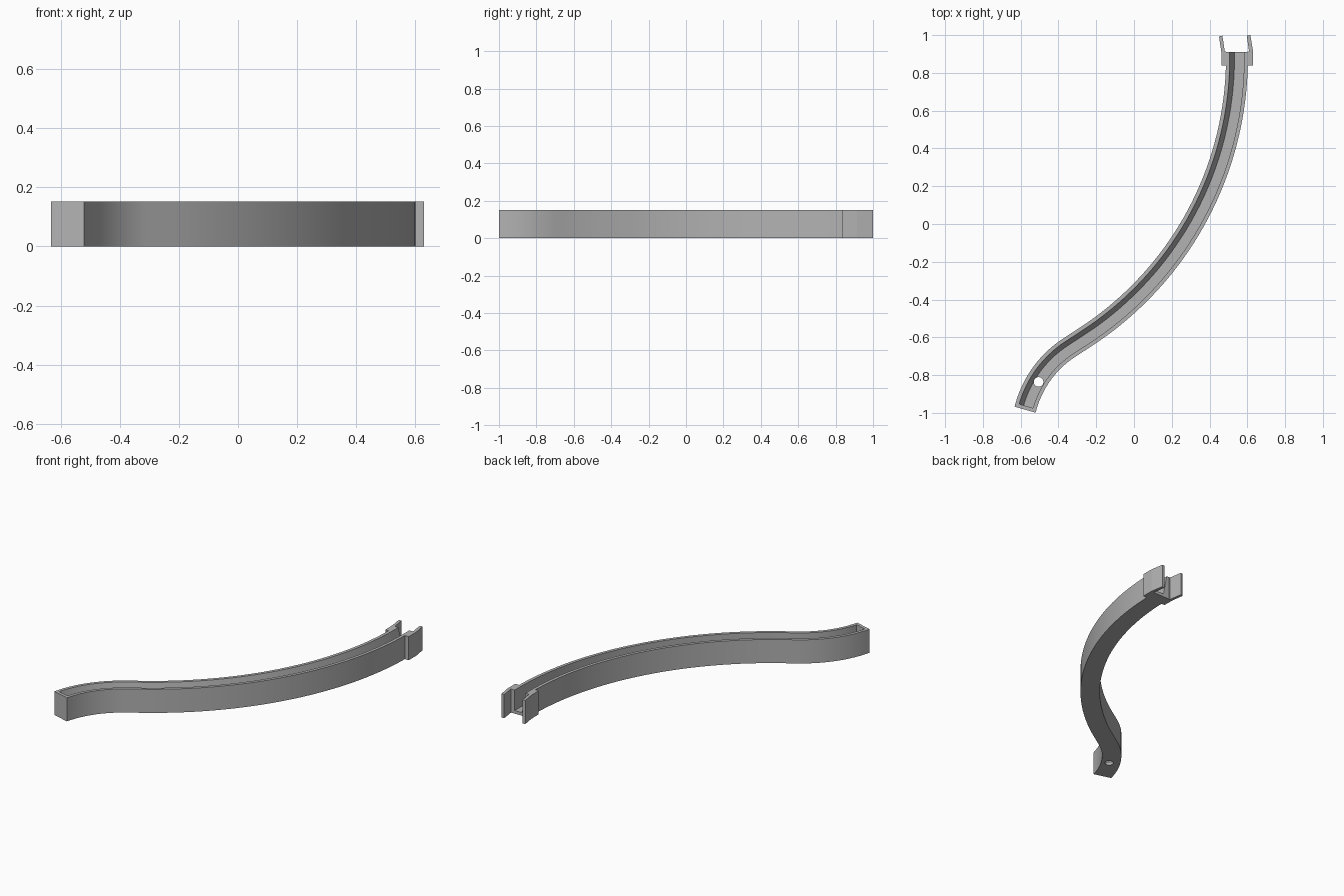
import bpy, bmesh
from math import sin, cos, radians
from mathutils import Vector

cube = bpy.data.objects.get("Cube")
if cube:
    bpy.data.objects.remove(cube, do_unlink=True)

HEIGHT, HALF, WALL, FLOOR = 0.152, 0.058, 0.02, 0.02

grey = bpy.data.materials.new("plain_grey")
grey.use_nodes = True
grey.diffuse_color = (0.45, 0.45, 0.45, 1)
grey.node_tree.nodes["Principled BSDF"].inputs["Base Color"].default_value = grey.diffuse_color


def make_object(name, bm):
    bmesh.ops.recalc_face_normals(bm, faces=bm.faces)
    mesh = bpy.data.meshes.new(name)
    bm.to_mesh(mesh)
    bm.free()
    mesh.materials.append(grey)
    obj = bpy.data.objects.new(name, mesh)
    bpy.context.collection.objects.link(obj)
    return obj


def smooth(obj):
    bpy.ops.object.select_all(action="DESELECT")
    obj.select_set(True)
    bpy.context.view_layer.objects.active = obj
    bpy.ops.object.shade_smooth_by_angle(angle=radians(30))


def sweep(name, profile, stations):
    """Carry a closed (offset, height) profile along (point, heading) stations."""
    bm = bmesh.new()
    rings = []
    for point, heading in stations:
        side = Vector((sin(heading), -cos(heading)))
        rings.append([bm.verts.new((*(point + side * u), z)) for u, z in profile])
    n = len(profile)
    for a, b in zip(rings, rings[1:]):
        for i in range(n):
            j = (i + 1) % n
            bm.faces.new((a[i], a[j], b[j], b[i]))
    bm.faces.new(rings[0])
    bm.faces.new(rings[-1])
    return make_object(name, bm)


def prism(name, outline):
    """Upright block the height of the channel, from a plan outline."""
    bm = bmesh.new()
    base = bm.faces.new([bm.verts.new((x, y, 0)) for x, y in outline])
    top = bmesh.ops.extrude_face_region(bm, geom=[base])["geom"]
    verts = [v for v in top if isinstance(v, bmesh.types.BMVert)]
    bmesh.ops.translate(bm, verts=verts, vec=(0, 0, HEIGHT))
    return make_object(name, bm)


# Centreline: wide bend, short straight, tight reverse bend, short straight
path = []
for i in range(37):
    a = radians(1 - 58 * i / 36)
    path.append((Vector((-1.219 + 1.764 * cos(a), 0.88 + 1.764 * sin(a))), a + radians(90)))
start = path[-1][0] - 0.1 * Vector((cos(radians(33)), sin(radians(33))))
for i in range(17):
    t = radians(33 + 41 * i / 16)
    shift = Vector((sin(t) - sin(radians(33)), cos(radians(33)) - cos(t)))
    path.append((start - 0.55 * shift, t))
last, heading = path[-1]
along = Vector((cos(heading), sin(heading)))
tip = last - 0.02 * along
inner = (last, heading)

# Channel with one sloping inner wall
rim = HALF - WALL
cavity = [(rim, HEIGHT), (rim, FLOOR), (-rim + 0.025, FLOOR), (-rim, HEIGHT)]
section = [(-HALF, HEIGHT), (-HALF, 0), (HALF, 0), (HALF, HEIGHT)] + cavity
channel = sweep("gutter_channel", section, path + [(tip, heading)])

# Drain hole through the floor
bm = bmesh.new()
bmesh.ops.create_cone(bm, cap_ends=True, segments=20, radius1=0.0255, radius2=0.0255, depth=0.2)
cutter = make_object("drain_cutter", bm)
cutter.location = (-0.505, -0.836, 0)
cutter.hide_render = True
cut = channel.modifiers.new("drain_hole", "BOOLEAN")
cut.operation, cut.object, cut.solver = "DIFFERENCE", cutter, "EXACT"
bpy.context.view_layer.update()
graph = bpy.context.evaluated_depsgraph_get()
cut_mesh = bpy.data.meshes.new_from_object(channel.evaluated_get(graph))
channel.modifiers.clear()
channel.data = cut_mesh
bpy.data.objects.remove(cutter, do_unlink=True)
smooth(channel)

# Wall closing the front end
sweep("end_wall", cavity, [inner, (tip, heading)])

# Connector arms gripping the next length at the back end
prism("right_connector_arm", [(0.463, 0.838), (0.487, 0.838), (0.487, 0.912), (0.481, 0.912),
                              (0.468, 0.997), (0.45, 0.993), (0.462, 0.912)])
prism("left_connector_arm", [(0.602, 0.838), (0.63, 0.838), (0.63, 0.915),
                             (0.616, 1.0), (0.597, 0.998), (0.609, 0.912), (0.602, 0.912)])
